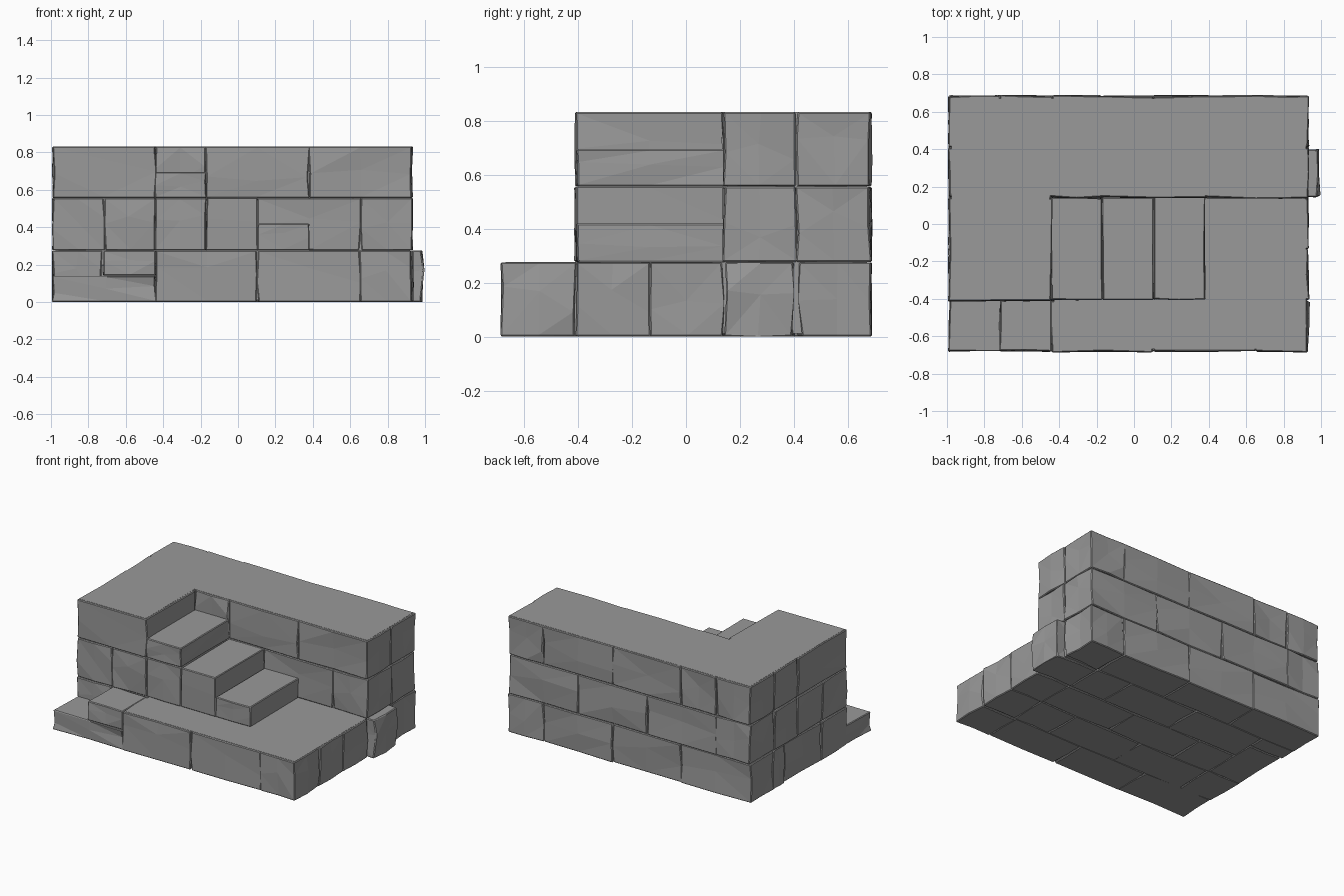
import bpy, bmesh, random
from math import radians
from mathutils import Vector

if "Cube" in bpy.data.objects:
    bpy.data.objects.remove(bpy.data.objects["Cube"])

random.seed(7)
Z = (0.0, 0.276, 0.556, 0.832)           # course levels
XL, XR, YF, YB = -0.99, 0.932, -0.682, 0.684
D = 0.26                                  # stone depth
grey = bpy.data.materials.new("dark_stone")
grey.diffuse_color = (0.32, 0.32, 0.32, 1)
grey.use_nodes = True
grey.node_tree.nodes["Principled BSDF"].inputs["Base Color"].default_value = grey.diffuse_color


def finish(name, bm):
    mesh = bpy.data.meshes.new(name)
    bmesh.ops.recalc_face_normals(bm, faces=bm.faces)
    bm.to_mesh(mesh)
    bm.free()
    mesh.materials.append(grey)
    obj = bpy.data.objects.new(name, mesh)
    bpy.context.collection.objects.link(obj)
    return obj


def box(x0, x1, y0, y1, z0, z1):
    bm = bmesh.new()
    bmesh.ops.create_cube(bm, size=1)
    for v in bm.verts:
        v.co = Vector((x1 if v.co.x > 0 else x0,
                       y1 if v.co.y > 0 else y0,
                       z1 if v.co.z > 0 else z0))
    return bm


def stone(name, x0, x1, y0, y1, z0, z1, rough=0.007, gap=0.001):
    """Chiselled block: uneven sides, flat top, chipped edges."""
    bm = box(x0 + gap, x1 - gap, y0 + gap, y1 - gap, z0 + 0.001, z1 - 0.001)
    bmesh.ops.subdivide_edges(bm, edges=bm.edges[:], cuts=1, use_grid_fill=True)
    for v in bm.verts:
        v.co.x += random.uniform(-rough, rough)
        v.co.y += random.uniform(-rough, rough)
        if z0 + 0.01 < v.co.z < z1 - 0.01:
            v.co.z += random.uniform(-0.05, 0.05) * (z1 - z0) / 0.28
    sharp = [e for e in bm.edges if e.calc_face_angle(0) > radians(60)]
    bmesh.ops.bevel(bm, geom=sharp, offset=0.005, segments=1, affect='EDGES')
    bmesh.ops.triangulate(bm, faces=[f for f in bm.faces if abs(f.normal.z) < 0.98])
    bmesh.ops.dissolve_limit(bm, angle_limit=radians(1), verts=bm.verts, edges=bm.edges)
    return finish(name, bm)


def row_x(name, cuts, y0, y1, z0, z1):
    for i, (a, b) in enumerate(zip(cuts, cuts[1:])):
        stone(f"{name}_{i + 1}", a, b, y0, y1, z0, z1)


def row_y(name, cuts, x0, x1, z0, z1):
    for i, (a, b) in enumerate(zip(cuts, cuts[1:])):
        stone(f"{name}_{i + 1}", x0, x1, a, b, z0, z1)


# solid cores: floor slab and L-shaped upper wall
IN = 0.013
finish("floor_core", box(-0.44 + IN, XR - IN, YF + IN, YB - IN, 0.012, Z[1]))
finish("floor_core_left", box(XL + IN, -0.44 + IN, -0.41 + IN, YB - IN, 0.012, Z[1]))
outline = [(XL + IN, -0.41 + IN), (-0.44 - IN, -0.41 + IN), (-0.44 - IN, 0.14 + IN),
           (XR - IN, 0.14 + IN), (XR - IN, YB - IN), (XL + IN, YB - IN)]
bm = bmesh.new()
face = bm.faces.new([bm.verts.new((x, y, Z[1] - 0.02)) for x, y in outline])
ext = bmesh.ops.extrude_face_region(bm, geom=[face])
bmesh.ops.translate(bm, vec=(0, 0, Z[3] - Z[1] + 0.02),
                    verts=[g for g in ext["geom"] if isinstance(g, bmesh.types.BMVert)])
finish("wall_core", bm)

# bottom course
row_x("front_base_stone", (-0.44, 0.105, 0.655, XR), YF, -0.41, 0, Z[1])
stone("front_left_slab", XL, -0.44, YF, -0.40, 0, 0.14)
stone("front_left_half_block", -0.715, -0.44, YF, -0.40, 0.14, Z[1])
row_y("right_base_stone", (-0.41, -0.13, 0.14), XR - D, XR, 0, Z[1])
stone("right_jutting_stone", 0.66, 0.987, 0.145, 0.402, 0, Z[1], 0.01)
stone("right_back_corner_stone", 0.66, XR, 0.42, YB, 0, Z[1], 0.01)
row_x("back_base_stone", (XL, -0.44, 0.105, 0.655), YB - D, YB, 0, Z[1])
row_y("left_base_stone", (-0.41, -0.12, 0.30, 0.424), XL, XL + D, 0, Z[1])
# stones seen on the underside
row_x("under_front_stone", (-0.73, -0.17, 0.38, 0.672), -0.41, -0.13, 0, 0.2)
row_x("under_middle_stone", (-0.73, -0.44, 0.105, 0.672), -0.13, 0.14, 0, 0.2)
row_x("under_back_stone", (-0.73, -0.17, 0.38, 0.66), 0.14, 0.424, 0, 0.2)

# middle course
row_x("front_left_mid_stone", (XL, -0.715, -0.44), -0.41, -0.14, Z[1], Z[2])
row_x("inner_mid_stone", (-0.44, 0.105, 0.655, XR), 0.14, 0.41, Z[1], Z[2])
row_x("back_mid_stone", (XL, -0.72, -0.17, 0.38, XR), 0.41, YB, Z[1], Z[2])
row_y("left_mid_stone", (-0.14, 0.15, 0.41), XL, XL + D, Z[1], Z[2])

# top course
stone("left_top_stone", XL, -0.44, -0.41, 0.14, Z[2], Z[3])
stone("left_top_inner_stone", XL, -0.44, 0.14, 0.41, Z[2], Z[3])
row_x("inner_top_stone", (-0.44, -0.17, 0.38, XR), 0.14, 0.41, Z[2], Z[3])
row_x("back_top_stone", (XL, -0.72, -0.44, 0.105, 0.655, XR), 0.41, YB, Z[2], Z[3])

# three steps climbing to the left
for i, (x, top) in enumerate(((0.105, 0.42), (-0.17, 0.558), (-0.445, 0.695))):
    stone(f"step_{i + 1}", x, x + 0.275, -0.405, 0.145, Z[1] if i < 2 else Z[2], top, 0.004)
stone("step_3_base", -0.445, -0.17, -0.405, 0.145, Z[1], Z[2], 0.004)
